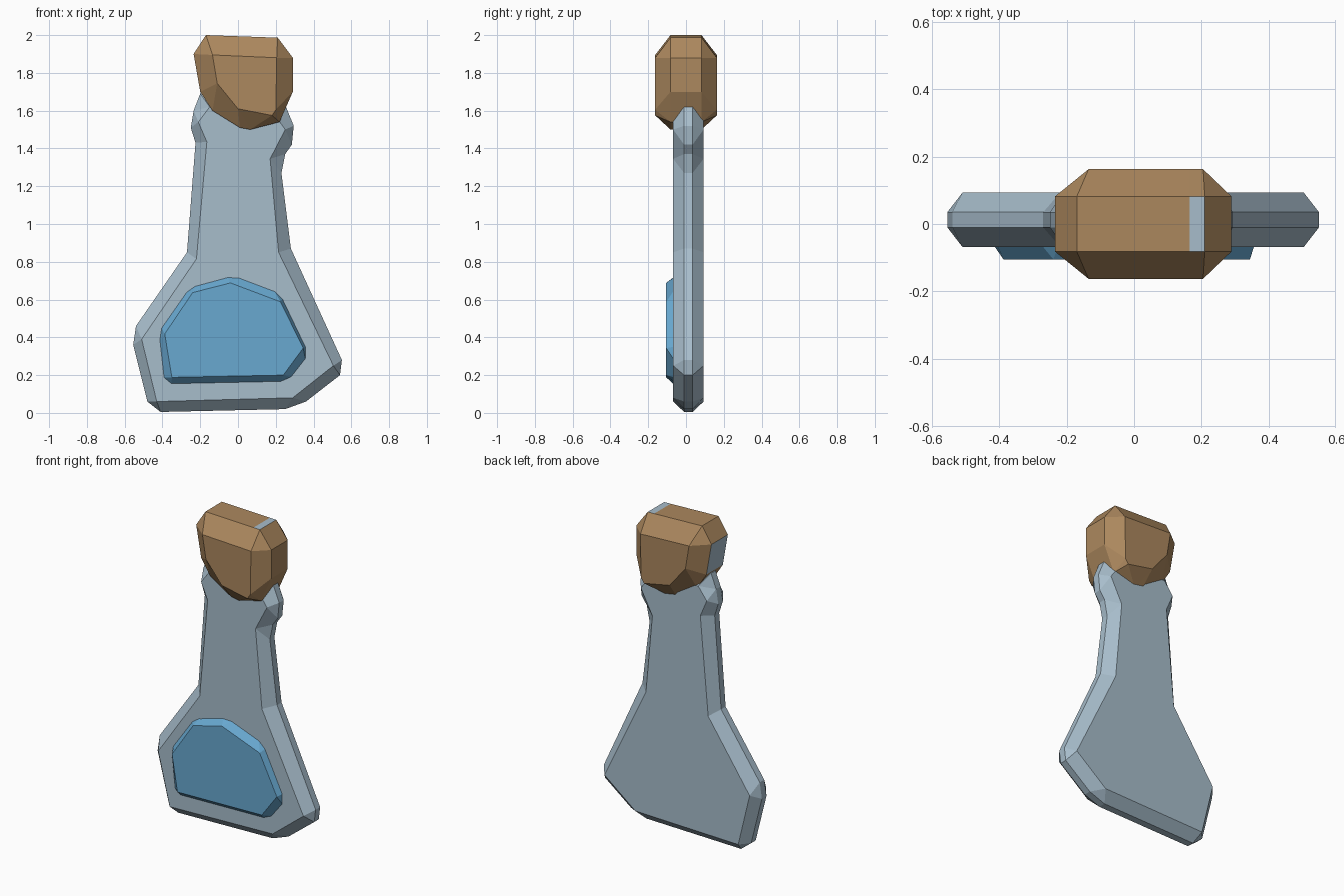
import bpy, bmesh

if "Cube" in bpy.data.objects:
    bpy.data.objects.remove(bpy.data.objects["Cube"])


def material(name, rgb):
    m = bpy.data.materials.new(name)
    m.diffuse_color = (*rgb, 1)
    m.use_nodes = True
    m.node_tree.nodes["Principled BSDF"].inputs["Base Color"].default_value = m.diffuse_color
    return m


GLASS = material("pale glass", (0.39, 0.51, 0.60))
LIQUID = material("blue liquid", (0.138, 0.392, 0.631))
CORK = material("brown cork", (0.413, 0.246, 0.112))


def slab(name, rows, ys, mats):
    """Bevelled slab. Each row is one corner: cap x, z, then one or two rim points.
    ys = front cap, front rim, back rim, back cap."""
    bm = bmesh.new()
    cache = {}

    def vert(x, y, z):
        key = (x, y, z)
        if key not in cache:
            cache[key] = bm.verts.new(key)
        return cache[key]

    def face(pts):
        vs = list(dict.fromkeys(vert(*p) for p in pts))
        if len(vs) > 2:
            bm.faces.new(vs)

    cap = [r[0:2] for r in rows]
    rim1 = [r[2:4] for r in rows]
    rim2 = [r[-2:] for r in rows]
    at = lambda p, y: (p[0], y, p[1])
    for yc in (ys[0], ys[3]):
        face([at(p, yc) for p in cap])
    n = len(rows)
    for i in range(n):
        j = (i + 1) % n
        for yc, yr in ((ys[0], ys[1]), (ys[3], ys[2])):
            face([at(cap[i], yc), at(rim1[i], yr), at(rim2[i], yr)])
            face([at(cap[i], yc), at(rim2[i], yr), at(rim1[j], yr), at(cap[j], yc)])
        for a, b in ((rim1[i], rim2[i]), (rim2[i], rim1[j])):
            face([at(a, ys[1]), at(a, ys[2]), at(b, ys[2]), at(b, ys[1])])
    bmesh.ops.recalc_face_normals(bm, faces=bm.faces)
    me = bpy.data.meshes.new(name)
    bm.to_mesh(me)
    bm.free()
    for m in mats:
        me.materials.append(m)
    ob = bpy.data.objects.new(name, me)
    bpy.context.collection.objects.link(ob)
    return ob


# Flat flask body with neck lip
slab("bottle", [
    (.29, .08, .25, .02, .36, .06),
    (.505, .25, .54, .20, .55, .28),
    (.215, .85, .28, .87),
    (.17, 1.345, .23, 1.27, .25, 1.37),
    (.25, 1.50, .285, 1.42, .295, 1.52),
    (.20, 1.57, .25, 1.63),
    (-.15, 1.62, -.20, 1.69, -.235, 1.60),
    (-.21, 1.54, -.235, 1.60, -.25, 1.51),
    (-.165, 1.435, -.225, 1.43),
    (-.22, .815, -.27, .85),
    (-.51, .39, -.54, .46, -.555, .36),
    (-.43, .06, -.48, .06, -.41, .005),
], (-.068, -.01, .035, .093), [GLASS])

# Raised liquid panel on the front
slab("liquid_panel", [
    (-.35, .188, -.393, .187, -.352, .153),
    (.24, .2, .225, .165, .283, .19),
    (.345, .343, .357, .285, .357, .35),
    (.225, .588, .236, .603, .193, .645),
    (-.04, .688, .008, .715, -.055, .718),
    (-.24, .637, -.225, .672, -.272, .64),
    (-.388, .418, -.405, .45, -.415, .385),
], (-.105, -.066, -.064, -.06), [LIQUID])

# Stopper
stopper = slab("stopper", [
    (-.135, 1.895, -.17, 2.0, -.235, 1.9),
    (-.11, 1.745, -.20, 1.70, -.135, 1.60),
    (0, 1.61, .01, 1.51, .065, 1.50),
    (.18, 1.575, .065, 1.50, .22, 1.54),
    (.20, 1.605, .22, 1.54, .29, 1.70),
    (.205, 1.88, .29, 1.88, .21, 1.987),
    (.165, 1.882, .165, 1.988),
], (-.163, -.082, .082, .163), [CORK, GLASS])

# Glass-coloured faces of the stopper: left side and a strip on top
for f in stopper.data.polygons:
    left = f.normal.x < -.95
    strip = f.normal.z > .95 and f.center.x > .16
    if left or strip:
        f.material_index = 1
